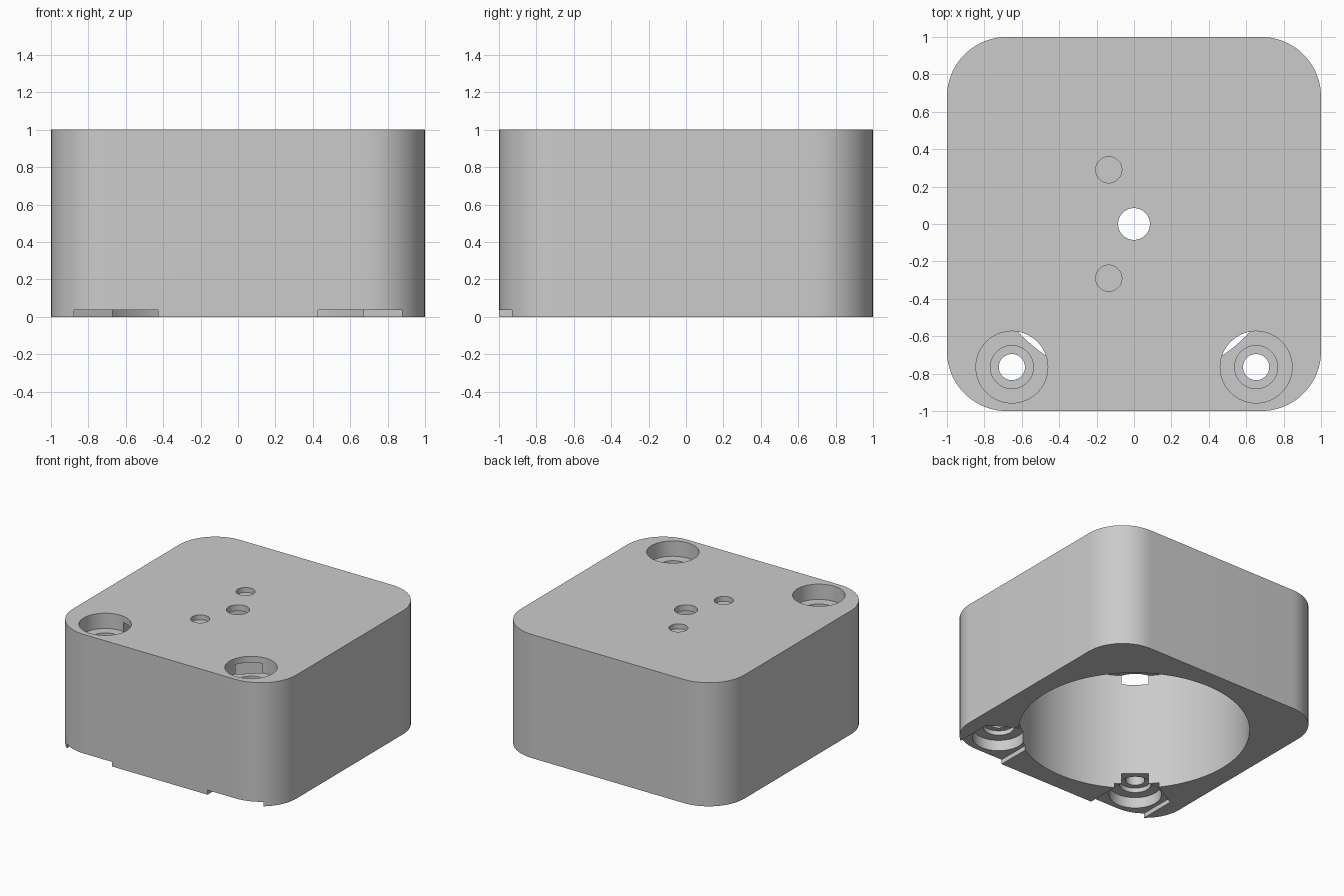
import bpy, bmesh, math
from mathutils import Matrix, Vector

cube = bpy.data.objects.get("Cube")
if cube:
    bpy.data.objects.remove(cube, do_unlink=True)

grey = bpy.data.materials.new("light_grey")
grey.use_nodes = True
colour = (0.6, 0.6, 0.6, 1)
grey.diffuse_color = colour
grey.node_tree.nodes["Principled BSDF"].inputs["Base Color"].default_value = colour


def prism(name, outline, z0, z1):
    """Extrude a flat outline between two heights."""
    bm = bmesh.new()
    face = bm.faces.new([bm.verts.new((x, y, z0)) for x, y in outline])
    top = bmesh.ops.extrude_face_region(bm, geom=[face])
    verts = [v for v in top["geom"] if isinstance(v, bmesh.types.BMVert)]
    bmesh.ops.translate(bm, verts=verts, vec=(0, 0, z1 - z0))
    bmesh.ops.recalc_face_normals(bm, faces=bm.faces)
    mesh = bpy.data.meshes.new(name)
    bm.to_mesh(mesh)
    bm.free()
    obj = bpy.data.objects.new(name, mesh)
    bpy.context.collection.objects.link(obj)
    mesh.materials.append(grey)
    return obj


def arc(x, y, r, start, end, n):
    angles = [start + (end - start) * i / n for i in range(n + 1)]
    return [(x + r * math.cos(a), y + r * math.sin(a)) for a in angles]


def circle(x, y, r, n=64):
    return arc(x, y, r, 0, math.tau, n)[:-1]


# Rounded square block
R = 0.32
outline = []
for i, (sx, sy) in enumerate([(1, 1), (-1, 1), (-1, -1), (1, -1)]):
    a = i * math.pi / 2
    outline += arc(sx * (1 - R), sy * (1 - R), R, a, a + math.pi / 2, 20)
body = prism("housing", outline, 0, 1)

# Cutters: large bore, centre hole, two shallow dimples
CEILING = 0.95
cuts = [
    prism("bore_cutter", circle(0, 0, 0.847, 128), -0.2, CEILING),
    prism("centre_hole_cutter", circle(0, 0, 0.085), 0.8, 1.2),
]
for y in (-0.29, 0.29):
    cuts.append(prism("dimple_cutter", circle(-0.135, y, 0.07, 48), 0.96, 1.2))

# Screw holes with counterbores on both ends and a hexagonal slot below
HX, HY, HEX = 0.653, -0.765, 0.225
for s in (-1, 1):
    x = s * HX
    for name, r, z0, z1 in [
        ("screw_hole_cutter", 0.07, -0.2, 1.2),
        ("top_counterbore_cutter", 0.192, 0.876, 1.2),
        ("top_step_cutter", 0.115, 0.84, 1.1),
        ("bottom_counterbore_cutter", 0.192, -0.2, 0.124),
        ("bottom_step_cutter", 0.115, -0.1, 0.16),
    ]:
        cuts.append(prism(name, circle(x, HY, r), z0, z1))
    side, apex = HEX * math.tan(math.pi / 6), HEX / math.cos(math.pi / 6)
    slot = [(x - HEX, -1.2), (x + HEX, -1.2), (x + HEX, HY + side),
            (x, HY + apex), (x - HEX, HY + side)]
    cuts.append(prism("hex_slot_cutter", slot, -0.3, 0.037))

for c in cuts:
    c.hide_render = True
    mod = body.modifiers.new(c.name, "BOOLEAN")
    mod.operation = "DIFFERENCE"
    mod.solver = "EXACT"
    mod.object = c

# Bake the cuts, drop the cutters, shade smooth with sharp edges
bpy.context.view_layer.update()
graph = bpy.context.evaluated_depsgraph_get()
mesh = bpy.data.meshes.new_from_object(body.evaluated_get(graph))
body.modifiers.clear()
body.data = mesh
for c in cuts:
    bpy.data.objects.remove(c, do_unlink=True)
bpy.ops.object.select_all(action="DESELECT")
body.select_set(True)
bpy.context.view_layer.objects.active = body
bpy.ops.object.shade_smooth_by_angle(angle=math.radians(30))
